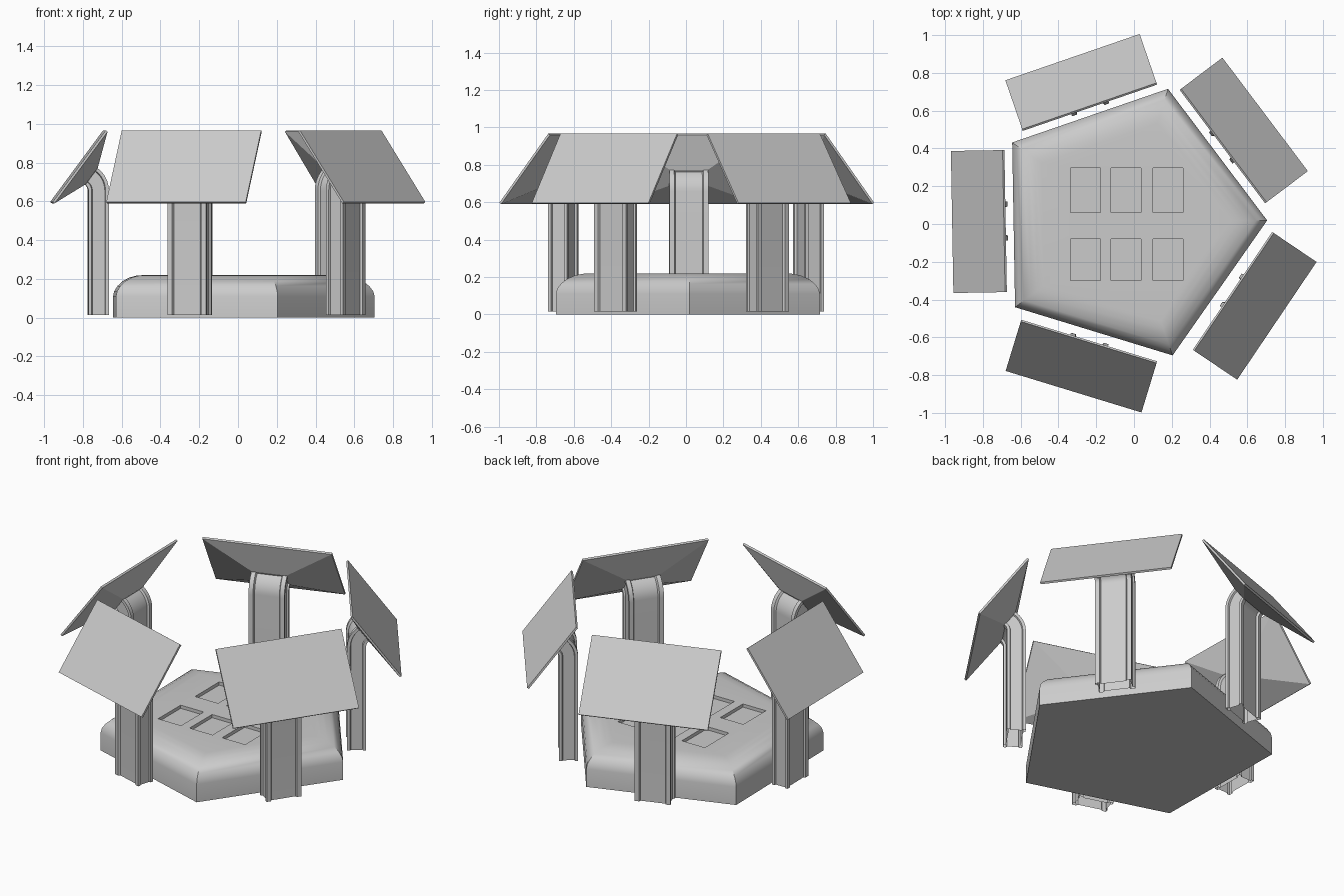
import bpy, bmesh
from math import sin, cos, radians
from mathutils import Matrix

if "Cube" in bpy.data.objects:
    bpy.data.objects.remove(bpy.data.objects["Cube"])


def finish(name, bm, angle=None):
    bmesh.ops.recalc_face_normals(bm, faces=bm.faces)
    me = bpy.data.meshes.new(name)
    bm.to_mesh(me)
    bm.free()
    ob = bpy.data.objects.new(name, me)
    bpy.context.collection.objects.link(ob)
    if angle:
        smooth(ob, angle)
    return ob


def smooth(ob, angle):
    bpy.ops.object.select_all(action='DESELECT')
    ob.select_set(True)
    bpy.context.view_layer.objects.active = ob
    bpy.ops.object.shade_smooth_by_angle(angle=radians(angle))


def skin(bm, rings, cap_start=True, cap_end=True):
    """Bridge a list of closed point rings into a surface."""
    vs = [[bm.verts.new(p) for p in r] for r in rings]
    n = len(rings[0])
    for a, b in zip(vs, vs[1:]):
        for i in range(n):
            j = (i + 1) % n
            bm.faces.new((a[i], a[j], b[j], b[i]))
    if cap_start:
        bm.faces.new(vs[0][::-1])
    if cap_end:
        bm.faces.new(vs[-1])


# Pentagonal base with a rounded top rim: (inset, height)
CX, CY, R, APO = -0.037, 0.006, 0.742, 0.60
profile = [(0, 0), (0, 0.11), (0.006, 0.137), (0.022, 0.163), (0.048, 0.188),
           (0.085, 0.208), (0.12, 0.217), (0.155, 0.22)]
rings = []
for inset, z in profile:
    r = R * (1 - inset / APO)
    rings.append([(CX + r * cos(radians(1 + 72 * k)),
                   CY + r * sin(radians(1 + 72 * k)), z) for k in range(5)])
bm = bmesh.new()
skin(bm, rings)
base = finish("base", bm)

# Six shallow rectangular recesses cut in the base top
bm = bmesh.new()
for x in (-0.257, -0.042, 0.18):
    for y, h in ((0.178, 0.235), (-0.19, 0.22)):
        m = Matrix.Translation((x, y, 0.25)) @ Matrix.Diagonal((0.157, h, 0.10, 1))
        bmesh.ops.create_cube(bm, size=1, matrix=m)
cutter = finish("recess_cutter", bm)
cutter.hide_render = True
mod = base.modifiers.new("recesses", 'BOOLEAN')
mod.operation, mod.object, mod.solver = 'DIFFERENCE', cutter, 'EXACT'
bpy.context.view_layer.objects.active = base
base.select_set(True)
bpy.ops.object.modifier_apply(modifier=mod.name)
bpy.data.objects.remove(cutter)
smooth(base, 35)

# Post cross-section quarter (width, depth), mirrored to a grooved channel
quarter = [(0.072, 0.041), (0.078, 0.053), (0.104, 0.053), (0.104, 0.036), (0.094, 0.032)]
half = quarter + [(w, -d) for w, d in reversed(quarter)]
section = half + [(-w, -d) for w, d in half]

TILT = radians(53.5)
BEND, PX, PZ = 0.09, -0.105, 0.656


def make_post():
    bm = bmesh.new()
    path = [(PX, 0.015, 0)]
    for i in range(9):
        t = TILT * i / 8
        path.append((PX + BEND * (1 - cos(t)), PZ + BEND * sin(t), t))
    # section depth runs along the in-plane normal of the path
    rings = [[(x + d * -cos(t), w, z + d * sin(t)) for w, d in section] for x, z, t in path]
    skin(bm, rings, cap_start=False)
    return bm


def make_panel():
    # thin tilted plate whose back tapers to the post head
    bm = bmesh.new()
    s, c = sin(TILT), cos(TILT)

    def rect(hw, hl, depth):
        return [(-c * l - s * depth, w, 0.782 + s * l - c * depth)
                for w, l in ((-hw, -hl), (hw, -hl), (hw, hl), (-hw, hl))]
    skin(bm, [rect(0.376, 0.23, 0), rect(0.376, 0.23, 0.012), rect(0.102, 0.053, 0.086)])
    return bm


# Five posts with panels around the base: panel centre and facing angle
stations = [(0.585, 0.498, 37), (-0.281, 0.754, 109), (-0.826, 0.013, 181),
            (-0.28, -0.757, 253), (0.643, -0.436, 326)]
for i, (x, y, a) in enumerate(stations, 1):
    place = Matrix.Translation((x, y, 0)) @ Matrix.Rotation(radians(a), 4, 'Z')
    for name, bm, ang in (("post", make_post(), 20), ("panel", make_panel(), None)):
        bm.transform(place)
        finish(f"{name}_{i}", bm, ang)
